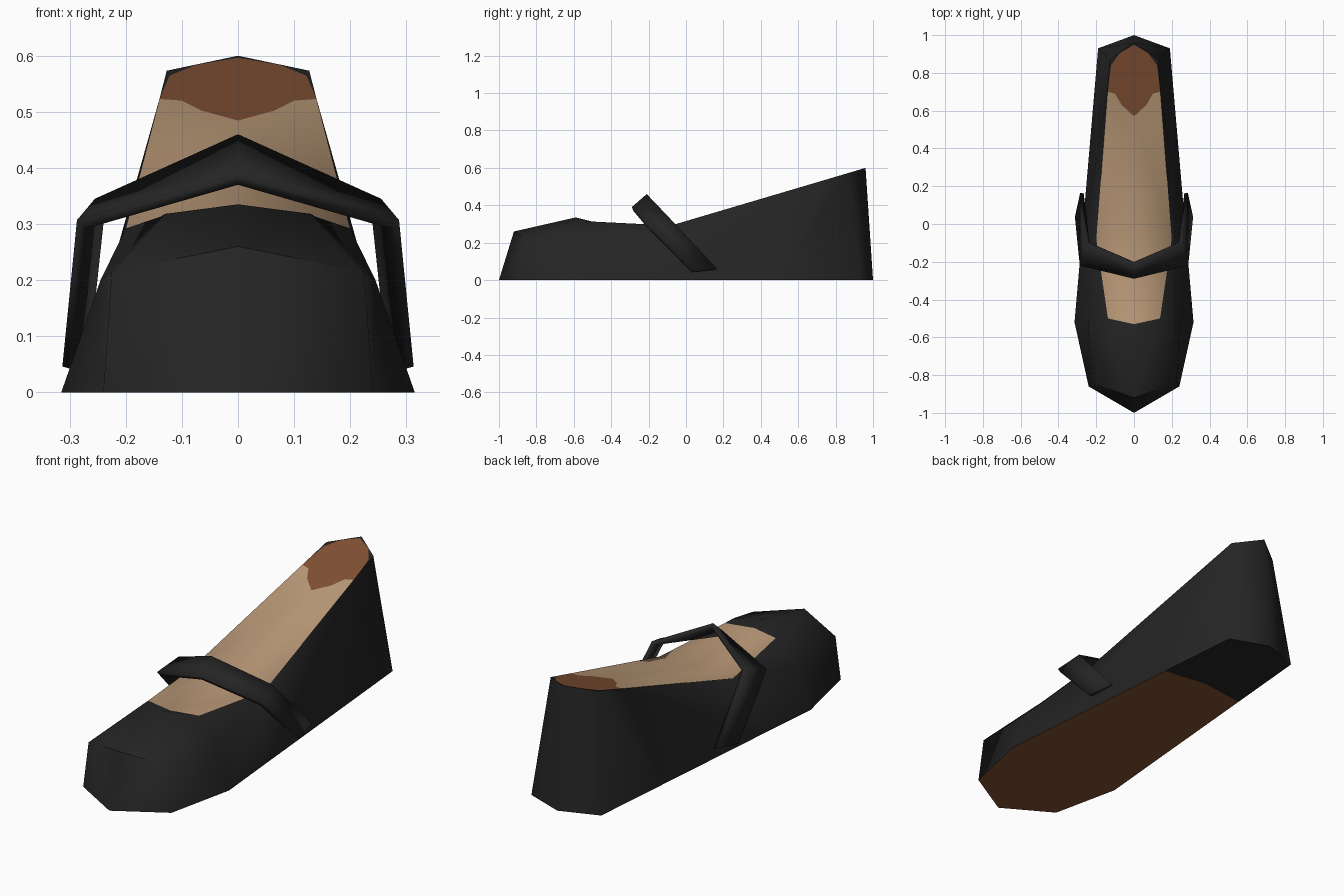
import bpy, bmesh, math

if "Cube" in bpy.data.objects:
    bpy.data.objects.remove(bpy.data.objects["Cube"])


def material(name, rgb):
    m = bpy.data.materials.new(name)
    m.diffuse_color = (*rgb, 1)
    m.use_nodes = True
    m.node_tree.nodes["Principled BSDF"].inputs["Base Color"].default_value = m.diffuse_color
    return m


BLACK, BEIGE, BROWN = 0, 1, 2
MATS = [material("black leather", (0.018, 0.018, 0.018)),
        material("beige insole", (0.50, 0.325, 0.19)),
        material("brown leather", (0.223, 0.084, 0.034))]


def mirrored_object(name, points, faces, angle):
    """Build half a part (x >= 0) plus its mirror image, welded on the centre line."""
    bm = bmesh.new()
    for side in (1, -1):
        v = {k: bm.verts.new((side * x, y, z)) for k, (x, y, z) in points.items()}
        for keys, mat in faces:
            f = bm.faces.new([v[k] for k in keys.split()])
            f.material_index = mat
    bmesh.ops.remove_doubles(bm, verts=bm.verts, dist=1e-4)
    bmesh.ops.recalc_face_normals(bm, faces=bm.faces)
    me = bpy.data.meshes.new(name)
    bm.to_mesh(me)
    bm.free()
    for m in MATS:
        me.materials.append(m)
    ob = bpy.data.objects.new(name, me)
    bpy.context.collection.objects.link(ob)
    bpy.ops.object.select_all(action='DESELECT')
    bpy.context.view_layer.objects.active = ob
    ob.select_set(True)
    bpy.ops.object.shade_smooth_by_angle(angle=math.radians(angle))
    return ob


def ramp(x, y):
    """Point on the sloping insole."""
    return (x, y, 0.292 + 0.296 * (y + 0.08))


# Shoe body: g = ground outline, m = toe crease, r = opening rim, p = heel pad
body = {
    "g0": (0, -1, 0), "g1": (0.24, -0.86, 0), "g2": (0.315, -0.52, 0),
    "g3": (0.287, -0.2, 0), "g4": (0.227, 0.5, 0), "g5": (0.19, 0.93, 0),
    "g6": (0, 1, 0), "s": (0, 0.53, 0),
    "m0": (0, -0.92, 0.26), "m1": (0.225, -0.84, 0.215), "m2": (0.245, -0.5, 0.2),
    "r0": (0, -0.59, 0.335), "r1": (0.13, -0.55, 0.318),
    "i0": (0, -0.53, 0.314), "i1": (0.138, -0.5, 0.313),
    "r2": ramp(0.2, -0.08), "i2": ramp(0, -0.08),
    "r3": ramp(0.14, 0.7), "r4": ramp(0.127, 0.87), "r5": ramp(0, 0.96),
    "p0": ramp(0, 0.57), "p1": ramp(0.065, 0.63), "p2": ramp(0.1, 0.69),
    "p3": ramp(0.122, 0.84), "p4": ramp(0.075, 0.905), "p5": ramp(0, 0.948),
}
body_faces = [
    # toe, vamp and side walls
    ("g0 g1 m1 m0", BLACK), ("g1 g2 m2 m1", BLACK),
    ("m0 m1 r1 r0", BLACK), ("m1 m2 r1", BLACK), ("r0 r1 i1 i0", BLACK),
    ("m2 i1 r1", BLACK), ("m2 r2 i1", BLACK), ("g2 g3 r2 m2", BLACK),
    ("g3 g4 r3 r2", BLACK), ("g4 g5 r4 r3", BLACK), ("g5 g6 r5 r4", BLACK),
    # insole, heel pad and its dark border
    ("i0 i1 r2 i2", BEIGE), ("i2 r2 r3 p2 p1 p0", BEIGE),
    ("p0 p1 p2 r3 p3 p4 p5", BROWN), ("r3 r4 r5 p5 p4 p3", BLACK),
    # sole and heel base
    ("g0 g1 g2 g3 g4 s", BROWN), ("s g4 g5 g6", BLACK),
]
mirrored_object("shoe_body", body, body_faces, 60)

# Instep strap: front and back edges, thickened inwards
strap = {
    "f0": (0, -0.29, 0.39), "f1": (0.287, -0.22, 0.307), "f2": (0.313, 0.037, 0.046),
    "b0": (0, -0.21, 0.46), "b1": (0.255, -0.10, 0.345), "b2": (0.285, 0.165, 0.062),
}
ob = mirrored_object("instep_strap", strap,
                     [("f0 f1 b1 b0", BLACK), ("f1 f2 b2 b1", BLACK)], 30)
# make the strap normals face outward so the thickness goes inward
me = ob.data
if me.polygons[0].normal.z < 0:
    me.flip_normals()
mod = ob.modifiers.new("thickness", 'SOLIDIFY')
mod.thickness = 0.02
mod.offset = -1
mod.use_even_offset = True
